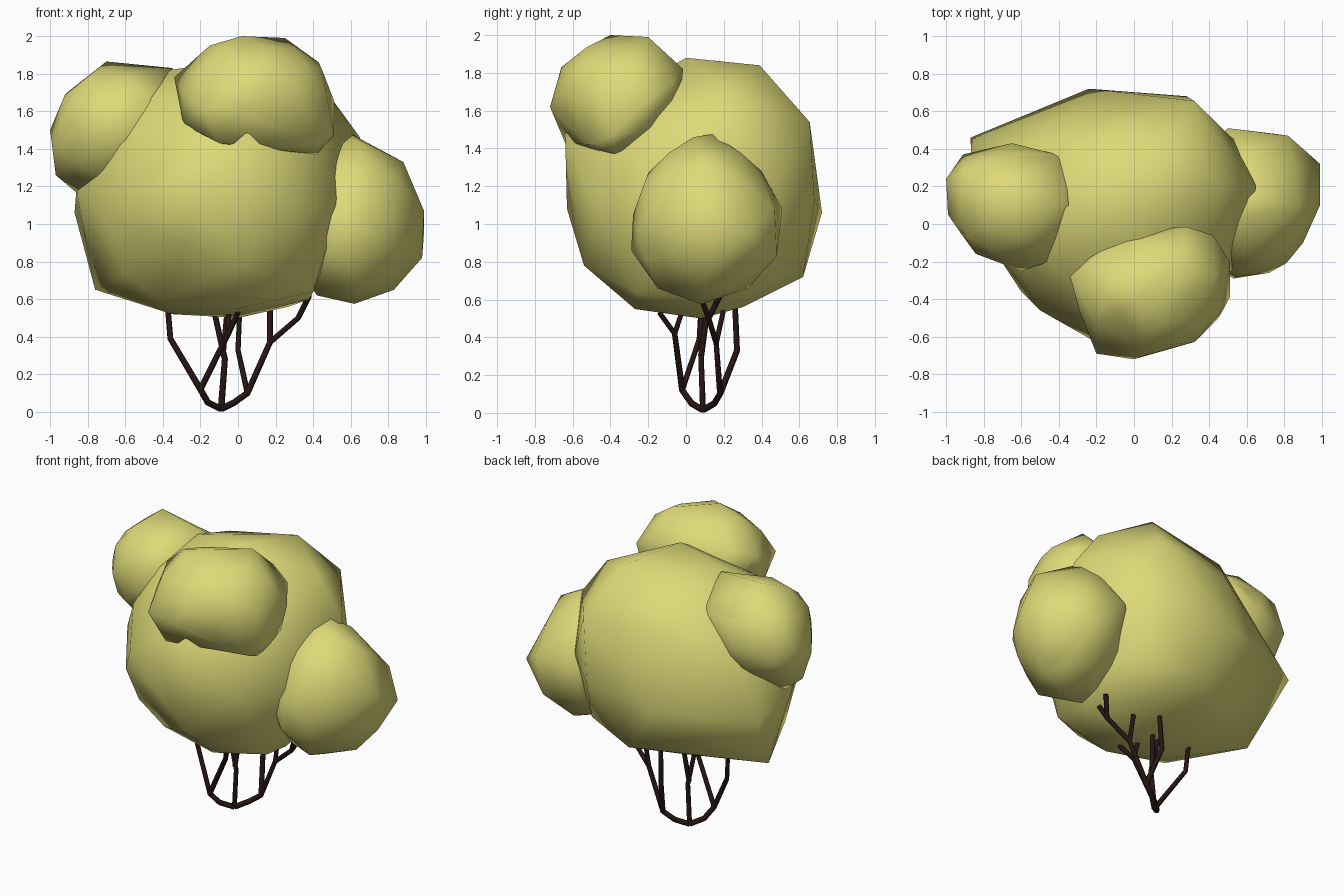
import bpy, bmesh
from mathutils import Vector


def material(name, rgb):
    m = bpy.data.materials.new(name)
    m.diffuse_color = (*rgb, 1)
    return m


LEAF = material("leaf_green", (0.73, 0.70, 0.19))
BARK = material("dark_bark", (0.02, 0.008, 0.007))


def blob(name, center, radii, corners):
    """Faceted clump: coarse ellipsoid pulled out to a few corner points."""
    center, keys = Vector(center), [Vector(c) for c in corners]
    ball = bmesh.new()
    bmesh.ops.create_icosphere(ball, subdivisions=2, radius=1)
    pts = [center + Vector([a * b for a, b in zip(v.co, radii)]) for v in ball.verts]
    ball.free()
    gap = 0.3 * min(radii)
    pts = keys + [p for p in pts if all((p - k).length > gap for k in keys)]
    bm = bmesh.new()
    for p in pts:
        bm.verts.new(p)
    bmesh.ops.convex_hull(bm, input=bm.verts[:])
    bmesh.ops.delete(bm, geom=[v for v in bm.verts if not v.link_faces], context='VERTS')
    bmesh.ops.recalc_face_normals(bm, faces=bm.faces[:])
    for f in bm.faces:
        f.smooth = True
    me = bpy.data.meshes.new(name)
    bm.to_mesh(me)
    bm.free()
    me.materials.append(LEAF)
    bpy.context.collection.objects.link(bpy.data.objects.new(name, me))


# Large central crown
blob("main_crown", (-0.1, 0.05, 1.18), (0.68, 0.63, 0.64), [
    (-.87, .46, 1.06), (-.24, .72, 1.06), (.28, .68, 1.12), (.65, .20, 1.46),
    (.54, .44, 1.15), (.32, .655, 1.54), (.18, .39, 1.84), (.04, 0, 1.88),
    (.46, .20, 1.72), (-.35, .41, 1.72), (-.36, .08, 1.82), (-.76, .19, .65),
    (-.60, -.36, 1.0), (-.86, .14, 1.18), (-.77, -.10, 1.15),
    (-.35, 0, .52), (0, .08, .50), (0, -.27, .55), (.27, .30, .56), (0, .62, .72),
    (-.20, -.63, 1.08), (.05, -.64, 1.48), (.32, -.48, 1.1), (0, -.54, .78),
    (.40, -.26, .64), (.38, -.02, .60), (.42, .42, .74), (.54, -.22, 1.1),
    (-.62, -.25, 1.40), (-.45, -.2, 1.68), (-.42, -.20, .59), (-.60, -.22, .74)])

# Upper front clump
blob("front_clump", (0.09, -0.36, 1.69), (0.40, 0.33, 0.29), [
    (-.34, -.28, 1.78), (-.29, -.42, 1.53), (-.10, -.64, 1.43), (.42, -.38, 1.37),
    (.51, -.39, 1.47), (.45, -.50, 1.42), (.48, -.22, 1.50), (.51, -.20, 1.66),
    (.43, -.28, 1.86), (.25, -.20, 1.99), (.02, -.40, 2.0), (-.15, -.38, 1.95),
    (-.20, -.69, 1.62), (0, -.72, 1.62), (.05, -.66, 1.83), (.31, -.57, 1.62),
    (.28, -.015, 1.82), (.42, -.06, 1.75)])

# Upper left clump
blob("left_clump", (-0.66, 0.10, 1.51), (0.31, 0.32, 0.33), [
    (-.99, .05, 1.42), (-1.0, .24, 1.50), (-.97, .12, 1.26), (-.91, .28, 1.70),
    (-.70, .18, 1.865), (-.35, .12, 1.83), (-.34, -.07, 1.72), (-.91, .37, 1.45),
    (-.65, .43, 1.52), (-.37, .36, 1.68), (-.60, -.25, 1.50), (-.90, -.08, 1.5),
    (-.84, .15, 1.15), (-.45, -.20, 1.66)])

# Lower right clump
blob("right_clump", (0.60, 0.10, 1.02), (0.36, 0.38, 0.42), [
    (.61, .14, 1.475), (.62, .04, 1.46), (.88, .10, 1.33), (.99, .10, 1.07),
    (.98, .12, .82), (.99, .32, .95), (.83, .10, .65), (.62, .08, .575),
    (.82, .47, 1.08), (.50, .51, 1.08), (.75, .48, .83), (.90, -.10, 1.0),
    (.72, -.26, .95), (.53, -.29, .86), (.55, -.28, 1.05), (.60, -.20, 1.27),
    (.65, -.15, .66), (.60, .40, 1.28), (.62, .33, .66), (.42, 0, .62)])

# Branching stems, forking upward from one foot
FOOT, LEFT, RIGHT = (-.09, .09, .015), (-.20, -.02, .12), (.05, .18, .10)
FORK_F, FORK_R, FORK_T = (-.05, -.06, .42), (.17, .16, .37), (.32, .12, .50)
PATHS = [
    [FOOT, (-.16, .03, .05), LEFT, (-.36, .07, .39), (-.375, .08, .57)],
    [LEFT, FORK_F, (0, -.14, .53)],
    [FORK_F, (-.05, -.02, .54)],
    [FOOT, (-.07, .08, .28), (-.13, .08, .55)],
    [FOOT, (-.02, .15, .05), RIGHT, FORK_R, (.17, .20, .55)],
    [RIGHT, (0, .27, .33), (.01, .26, .56)],
    [FORK_R, FORK_T, (.36, .09, .58)],
    [FORK_T, (.38, .18, .62)],
    [(-.08, .08, .30), (-.06, .11, .52)]]
curve = bpy.data.curves.new("branches", 'CURVE')
curve.dimensions = '3D'
curve.bevel_depth = 0.016
curve.bevel_resolution = 1
curve.use_fill_caps = True
for path in PATHS:
    s = curve.splines.new('POLY')
    s.points.add(len(path) - 1)
    for p, co in zip(s.points, path):
        p.co = (*co, 1)
        p.radius = 1.1 - 0.3 * co[2]
curve.materials.append(BARK)
bpy.context.collection.objects.link(bpy.data.objects.new("branches", curve))
